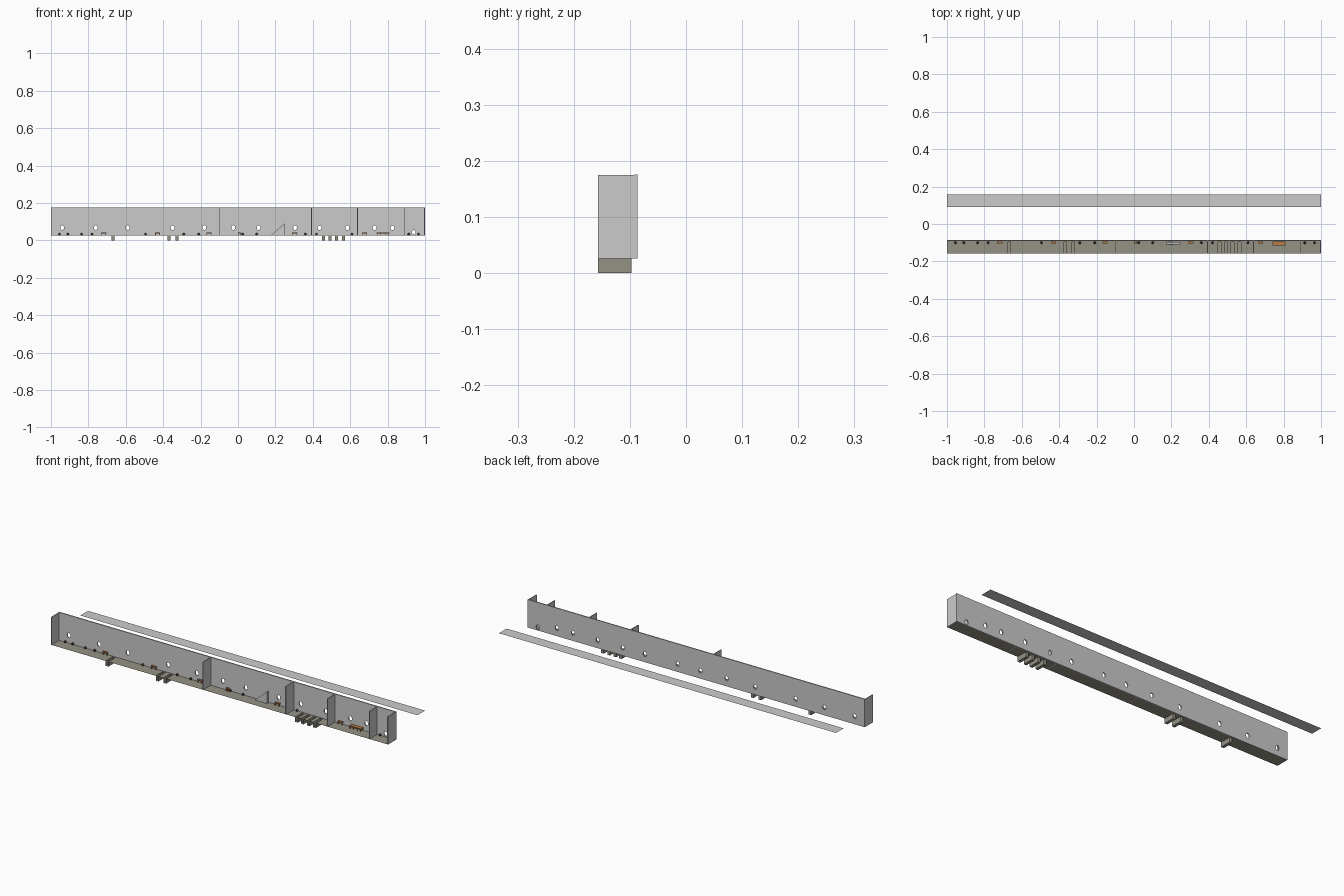
import bpy, bmesh, math
from mathutils import Matrix, Vector

if "Cube" in bpy.data.objects:
    bpy.data.objects.remove(bpy.data.objects["Cube"])


def material(name, rgb):
    m = bpy.data.materials.new(name)
    m.diffuse_color = (*rgb, 1)
    m.use_nodes = True
    m.node_tree.nodes["Principled BSDF"].inputs["Base Color"].default_value = m.diffuse_color
    return m


GREY = material("light_grey", (0.6, 0.6, 0.6))
TAN = material("grey_tan", (0.30, 0.29, 0.235))
ORANGE = material("orange_brown", (0.50, 0.20, 0.06))
DARK = material("dark_brown", (0.05, 0.032, 0.022))

FRONT, BACK, INNER = -0.157, -0.086, -0.092
FLOOR, TOP = 0.026, 0.176


def finish(name, bm, mat):
    me = bpy.data.meshes.new(name)
    bm.to_mesh(me)
    bm.free()
    ob = bpy.data.objects.new(name, me)
    bpy.context.collection.objects.link(ob)
    if mat:
        me.materials.append(mat)
    return ob


def add_box(bm, x0, x1, y0, y1, z0, z1):
    m = Matrix.Translation(((x0 + x1) / 2, (y0 + y1) / 2, (z0 + z1) / 2))
    m = m @ Matrix.Diagonal((x1 - x0, y1 - y0, z1 - z0, 1))
    bmesh.ops.create_cube(bm, size=1, matrix=m)


def quad(bm, *pts):
    bm.faces.new([bm.verts.new(p) for p in pts])


def flat(bm, x0, x1, y0, y1, z):
    quad(bm, (x0, y0, z), (x1, y0, z), (x1, y1, z), (x0, y1, z))


# Back wall with a row of oval holes
bm = bmesh.new()
add_box(bm, -1, 1, INNER, BACK, FLOOR, TOP)
wall = finish("back_wall", bm, GREY)

bm = bmesh.new()
holes = [-0.94, -0.76, -0.59, -0.35, -0.18, -0.025, 0.11, 0.305, 0.436, 0.585, 0.73, 0.826, 0.94]
for x in holes:
    z = 0.043 if x > 0.9 else 0.068
    m = Matrix.Translation((x, -0.089, z)) @ Matrix.Diagonal((0.010, 1, 0.013, 1))
    m = m @ Matrix.Rotation(math.pi / 2, 4, 'X')
    bmesh.ops.create_cone(bm, cap_ends=True, segments=16, radius1=1, radius2=1, depth=0.04, matrix=m)
cutter = finish("hole_cutter", bm, None)
cutter.hide_render = True
cutter.display_type = 'WIRE'
mod = wall.modifiers.new("holes", 'BOOLEAN')
mod.operation = 'DIFFERENCE'
mod.solver = 'EXACT'
mod.object = cutter

# End panels and dividers
for name, x0, x1 in [("left_end", -1, -0.997), ("divider_1", -0.1, -0.097), ("divider_2", 0.389, 0.396),
                     ("divider_3", 0.637, 0.641), ("divider_4", 0.887, 0.89), ("right_end", 0.995, 1)]:
    bm = bmesh.new()
    add_box(bm, x0, x1, FRONT, INNER, FLOOR, TOP - 0.001)
    finish(name, bm, GREY)

# Floor sheet with sunken channels that open to the front
bm = bmesh.new()
w, rear = 0.008, -0.097
left = -1
for x in [-0.667, -0.37, -0.325, 0.457, 0.491, 0.527, 0.564]:
    a, b = x - w, x + w
    flat(bm, left, a, FRONT, BACK, FLOOR)
    flat(bm, a, b, rear, BACK, FLOOR)
    flat(bm, a, b, FRONT, rear, 0)
    quad(bm, (a, FRONT, 0), (a, rear, 0), (a, rear, FLOOR), (a, FRONT, FLOOR))
    quad(bm, (b, rear, 0), (b, FRONT, 0), (b, FRONT, FLOOR), (b, rear, FLOOR))
    quad(bm, (a, rear, 0), (b, rear, 0), (b, rear, FLOOR), (a, rear, FLOOR))
    left = b
flat(bm, left, 1, FRONT, BACK, FLOOR)
finish("floor_with_channels", bm, TAN)

# Separate flat strip behind
bm = bmesh.new()
flat(bm, -1, 1, 0.092, 0.157, 0.088)
finish("flat_strip", bm, GREY)

# Ramp wedge
bm = bmesh.new()
f = bm.faces.new([bm.verts.new(p) for p in
                  ((0.175, -0.109, FLOOR), (0.248, -0.109, FLOOR), (0.248, -0.109, 0.09))])
r = bmesh.ops.extrude_face_region(bm, geom=[f])
bmesh.ops.translate(bm, vec=Vector((0, 0.012, 0)),
                    verts=[v for v in r["geom"] if isinstance(v, bmesh.types.BMVert)])
bmesh.ops.recalc_face_normals(bm, faces=bm.faces)
finish("ramp_wedge", bm, GREY)

# Small dark knobs along the back of the floor
bm = bmesh.new()
for x in [-0.955, -0.91, -0.836, -0.78, -0.495, -0.29, -0.21, 0.025, 0.1, 0.36, 0.42, 0.61, 0.913, 0.965]:
    bmesh.ops.create_uvsphere(bm, u_segments=10, v_segments=6, radius=0.0065,
                              matrix=Matrix.Translation((x, -0.1, FLOOR + 0.0065)))
finish("knobs", bm, DARK)

# Little tables: a top on four legs
for i, (x, h, y0) in enumerate([(-0.718, 0.014, -0.104), (-0.43, 0.014, -0.104), (-0.155, 0.014, -0.104),
                                (0.008, 0.008, -0.104), (0.303, 0.014, -0.104), (0.677, 0.014, -0.104),
                                (0.775, 0.034, -0.114)]):
    y1, t = -0.094, 0.003
    bm = bmesh.new()
    add_box(bm, x - h, x + h, y0, y1, 0.038, 0.042)
    legs = [-h + t, h - t] if h < 0.03 else [-h + t, -h / 3, h / 3, h - t]
    for lx in legs:
        for ly in (y0 + t / 2, y1 - t / 2):
            add_box(bm, x + lx - t / 2, x + lx + t / 2, ly - t / 2, ly + t / 2, FLOOR, 0.038)
    finish(f"table_{i + 1}", bm, ORANGE)
